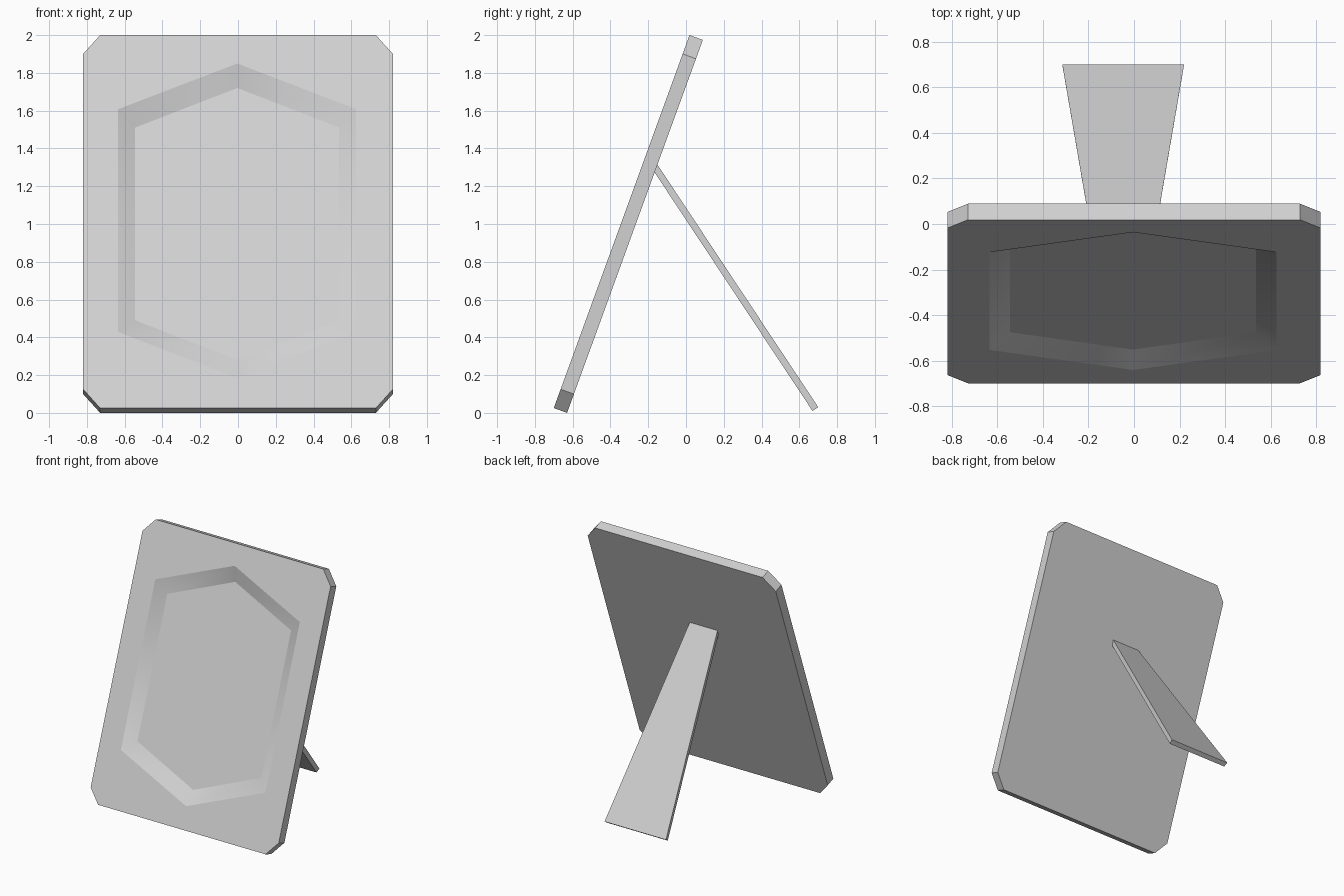
import bpy, bmesh
from math import radians
from mathutils import Matrix, Vector

if "Cube" in bpy.data.objects:
    bpy.data.objects.remove(bpy.data.objects["Cube"])

grey = bpy.data.materials.new("light grey")
grey.use_nodes = True
grey.diffuse_color = (0.64, 0.64, 0.64, 1)
grey.node_tree.nodes["Principled BSDF"].inputs["Base Color"].default_value = grey.diffuse_color


def finish(bm, name):
    bmesh.ops.recalc_face_normals(bm, faces=bm.faces)
    mesh = bpy.data.meshes.new(name)
    bm.to_mesh(mesh)
    bm.free()
    mesh.materials.append(grey)
    obj = bpy.data.objects.new(name, mesh)
    bpy.context.collection.objects.link(obj)
    return obj


def ring(bm, points, depth):
    return [bm.verts.new((x, depth, z)) for x, z in points]


def bridge(bm, a, b):
    n = len(a)
    return [bm.faces.new((a[i], a[(i + 1) % n], b[(i + 1) % n], b[i])) for i in range(n)]


# Leaning panel, modelled upright with its front at y = 0, then tilted
width, height, thick, recess = 0.82, 2.101, 0.075, 0.052
cut_x, cut_z = 0.09, 0.106
xa, za = width - cut_x, height - cut_z
outline = [(-xa, 0), (xa, 0), (width, cut_z), (width, za),
           (xa, height), (-xa, height), (-width, za), (-width, cut_z)]


def hexagon(half_width, side, apex):
    shape = [(0, -apex), (half_width, -side), (half_width, side),
             (0, apex), (-half_width, side), (-half_width, -side)]
    return [(x - 0.004, z + 1.056) for x, z in shape]


bm = bmesh.new()
front = ring(bm, outline, 0)
back = ring(bm, outline, thick)
rim = ring(bm, hexagon(0.63, 0.628, 0.885), 0)
floor = ring(bm, hexagon(0.54, 0.543, 0.766), recess)
bridge(bm, front, back)
bm.faces.new(back)
walls = bridge(bm, rim, floor)
bm.faces.new(floor)

# Front face around the hexagonal recess
border = [bm.edges.get((r[i - 1], r[i])) for r in (front, rim) for i in range(len(r))]
bmesh.ops.triangle_fill(bm, edges=border, use_beauty=True, normal=Vector((0, -1, 0)))

# Recess walls blend round the corners, with crisp rim and floor edges
for face in walls:
    face.smooth = True
for r in (rim, floor):
    for i in range(len(r)):
        bm.edges.get((r[i - 1], r[i])).smooth = False

tilt = radians(20)
base = Vector((0, -0.70, 0.0257))
bm.transform(Matrix.Translation(base) @ Matrix.Rotation(-tilt, 4, "X"))
finish(bm, "frame_panel")

# Tapered rear stand: side profile (y, z, half width)
profile = [(-0.157, 1.323, 0.12), (0.70, 0.03, 0.2675),
           (0.67, 0.01, 0.2625), (-0.176, 1.288, 0.117)]
centre = -0.0475
bm = bmesh.new()
sides = [[bm.verts.new((centre + s * w, y, z)) for y, z, w in profile] for s in (-1, 1)]
bridge(bm, *sides)
for side in sides:
    bm.faces.new(side)
finish(bm, "rear_stand")
